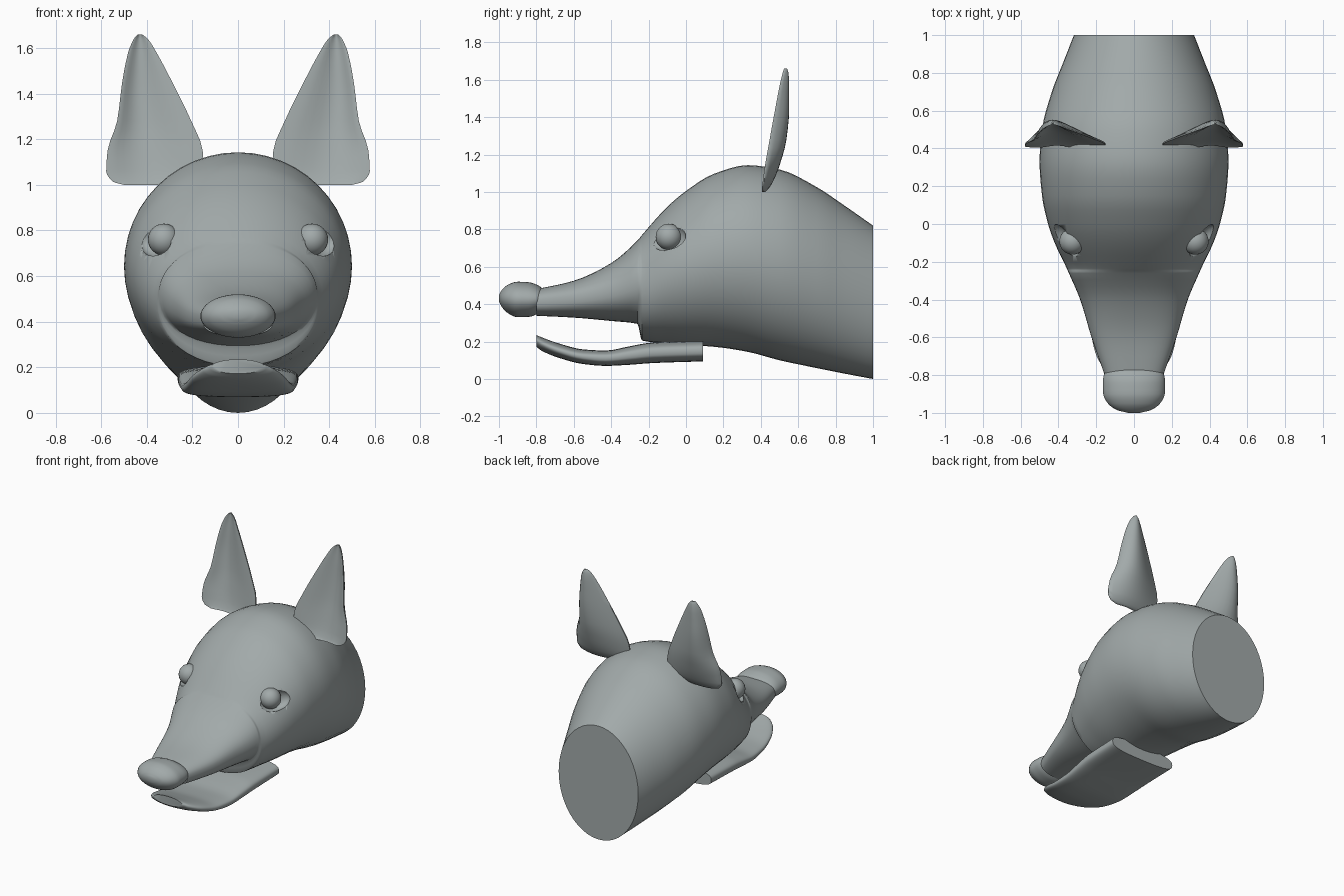
import bpy, bmesh, math
from mathutils import Vector

if "Cube" in bpy.data.objects:
    bpy.data.objects.remove(bpy.data.objects["Cube"])

fur = bpy.data.materials.new("slate_grey")
fur.diffuse_color = (0.36, 0.40, 0.40, 1)
fur.use_nodes = True
fur.node_tree.nodes["Principled BSDF"].inputs["Base Color"].default_value = fur.diffuse_color


def finish(bm, name, angle=45):
    bmesh.ops.recalc_face_normals(bm, faces=bm.faces)
    me = bpy.data.meshes.new(name)
    bm.to_mesh(me)
    bm.free()
    ob = bpy.data.objects.new(name, me)
    bpy.context.collection.objects.link(ob)
    me.materials.append(fur)
    bpy.ops.object.select_all(action='DESELECT')
    bpy.context.view_layer.objects.active = ob
    ob.select_set(True)
    bpy.ops.object.shade_smooth_by_angle(angle=math.radians(angle))
    return ob


def refine(rows, steps):
    """Monotone cubic interpolation between key rows (first column is the position)."""
    def slope(i, c):
        if i == 0 or i == len(rows) - 1:
            a, b = (0, 1) if i == 0 else (i - 1, i)
            return (rows[b][c] - rows[a][c]) / (rows[b][0] - rows[a][0])
        s = (rows[i][c] - rows[i-1][c]) / (rows[i][0] - rows[i-1][0])
        t = (rows[i+1][c] - rows[i][c]) / (rows[i+1][0] - rows[i][0])
        return 2 * s * t / (s + t) if s * t > 0 else 0
    out = []
    for i in range(len(rows) - 1):
        p, q = rows[i], rows[i + 1]
        h = q[0] - p[0]
        for k in range(steps):
            t = k / steps
            row = [p[0] + h * t]
            for c in range(1, len(p)):
                row.append((2*t**3 - 3*t*t + 1) * p[c] + (t**3 - 2*t*t + t) * h * slope(i, c)
                           + (3*t*t - 2*t**3) * q[c] + (t**3 - t*t) * h * slope(i + 1, c))
            out.append(row)
    return out + [list(rows[-1])]


def skin(rings, name, angle=45):
    """Join closed rings of points into a capped solid."""
    bm = bmesh.new()
    rings = [[bm.verts.new(p) for p in r] for r in rings]
    n = len(rings[0])
    for a, b in zip(rings, rings[1:]):
        for i in range(n):
            j = (i + 1) % n
            bm.faces.new((a[i], a[j], b[j], b[i]))
    bm.faces.new(rings[0])
    bm.faces.new(rings[-1])
    return finish(bm, name, angle)


def loft(keys, name, steps=4, sides=48, angle=45):
    """Rows of (y, half width, top z, bottom z, squareness)."""
    rings = []
    for y, w, top, bot, e in refine(keys, steps):
        ring = []
        for i in range(sides):
            a = 2 * math.pi * i / sides
            c, s = math.cos(a), math.sin(a)
            x = w * math.copysign(abs(c) ** (2 / e), c)
            z = (top + bot) / 2 + (top - bot) / 2 * math.copysign(abs(s) ** (2 / e), s)
            ring.append((x, y, z))
        rings.append(ring)
    return skin(rings, name, angle)


def ellipsoid(name, centre, radii, yaw=0.0):
    bm = bmesh.new()
    bmesh.ops.create_uvsphere(bm, u_segments=32, v_segments=16, radius=1)
    ob = finish(bm, name)
    ob.location, ob.scale, ob.rotation_euler = centre, radii, (0, 0, yaw)
    return ob


# head with snout, mouth step and flat neck end
head = loft([
    (-0.80, 0.155, 0.480, 0.338, 2.6), (-0.60, 0.225, 0.525, 0.328, 2.5),
    (-0.40, 0.285, 0.620, 0.310, 2.3), (-0.26, 0.345, 0.740, 0.295, 2.2),
    (-0.235, 0.356, 0.770, 0.205, 2.1), (-0.10, 0.420, 0.920, 0.190, 2.0),
    (0.00, 0.455, 1.005, 0.182, 2.0), (0.15, 0.487, 1.097, 0.172, 2.0),
    (0.33, 0.500, 1.143, 0.145, 2.0), (0.50, 0.487, 1.120, 0.100, 2.0),
    (0.70, 0.435, 1.025, 0.058, 2.0), (0.85, 0.377, 0.925, 0.028, 2.0),
    (1.00, 0.318, 0.820, 0.000, 2.0)], "head")

# nose
loft([(-1.0, 0.03, 0.450, 0.415, 2.0), (-0.985, 0.09, 0.475, 0.385, 2.0),
      (-0.95, 0.138, 0.505, 0.350, 2.0), (-0.90, 0.163, 0.520, 0.330, 2.0),
      (-0.84, 0.165, 0.517, 0.332, 2.0), (-0.80, 0.160, 0.505, 0.345, 2.0),
      (-0.775, 0.140, 0.490, 0.365, 2.0), (-0.765, 0.11, 0.470, 0.390, 2.0)], "nose", 3)

# lower jaw
loft([(-0.80, 0.115, 0.235, 0.172, 2.0), (-0.77, 0.155, 0.222, 0.150, 2.1),
      (-0.68, 0.205, 0.190, 0.113, 2.4), (-0.55, 0.232, 0.158, 0.080, 2.7),
      (-0.43, 0.245, 0.152, 0.070, 3.0), (-0.30, 0.255, 0.175, 0.076, 3.0),
      (-0.18, 0.262, 0.195, 0.085, 3.0), (0.09, 0.265, 0.205, 0.094, 3.0)], "lower_jaw")

# eyes set into cut sockets
for side, label in ((1, "right"), (-1, "left")):
    yaw = -side * math.radians(28)
    cutter = ellipsoid(label + "_socket_cutter", (side * 0.365, -0.105, 0.76), (0.055, 0.115, 0.075), yaw)
    cutter.hide_render = True
    cutter.hide_set(True)
    cut = head.modifiers.new(label + "_socket", 'BOOLEAN')
    cut.operation, cut.object = 'DIFFERENCE', cutter
    ellipsoid(label + "_eye", (side * 0.325, -0.092, 0.76), (0.07, 0.07, 0.07))

# ears: folded blades, rows of (z, inner x, outer x, ridge x, front y, back y)
ear_keys = [
    (1.000, 0.30, 0.500, 0.41, 0.405, 0.425), (1.015, 0.20, 0.550, 0.40, 0.406, 0.440),
    (1.060, 0.15, 0.578, 0.40, 0.411, 0.468), (1.150, 0.155, 0.572, 0.41, 0.424, 0.503),
    (1.280, 0.205, 0.530, 0.42, 0.447, 0.537), (1.450, 0.288, 0.508, 0.43, 0.478, 0.552),
    (1.580, 0.357, 0.482, 0.43, 0.503, 0.552), (1.640, 0.395, 0.457, 0.43, 0.518, 0.547),
    (1.660, 0.420, 0.440, 0.43, 0.525, 0.540)]
for side, label in ((1, "right"), (-1, "left")):
    rings = []
    for z, xi, xo, xr, yf, yb in refine(ear_keys, 3):
        back, front = [], []
        for i in range(13):
            t = i / 12
            x = (1-t)**2 * xi + 2*t*(1-t) * (2*xr - (xi + xo) / 2) + t*t * xo
            x = min(max(x, xi), xo)
            bulge = math.sin(math.pi * t)
            back.append((side * x, yf + 0.008 + (yb - yf - 0.008) * bulge, z))
            front.append((side * x, yf + 0.5 * (yb - yf) * bulge ** 2, z))
        rings.append(back + front[::-1])
    skin(rings, label + "_ear", 60)
